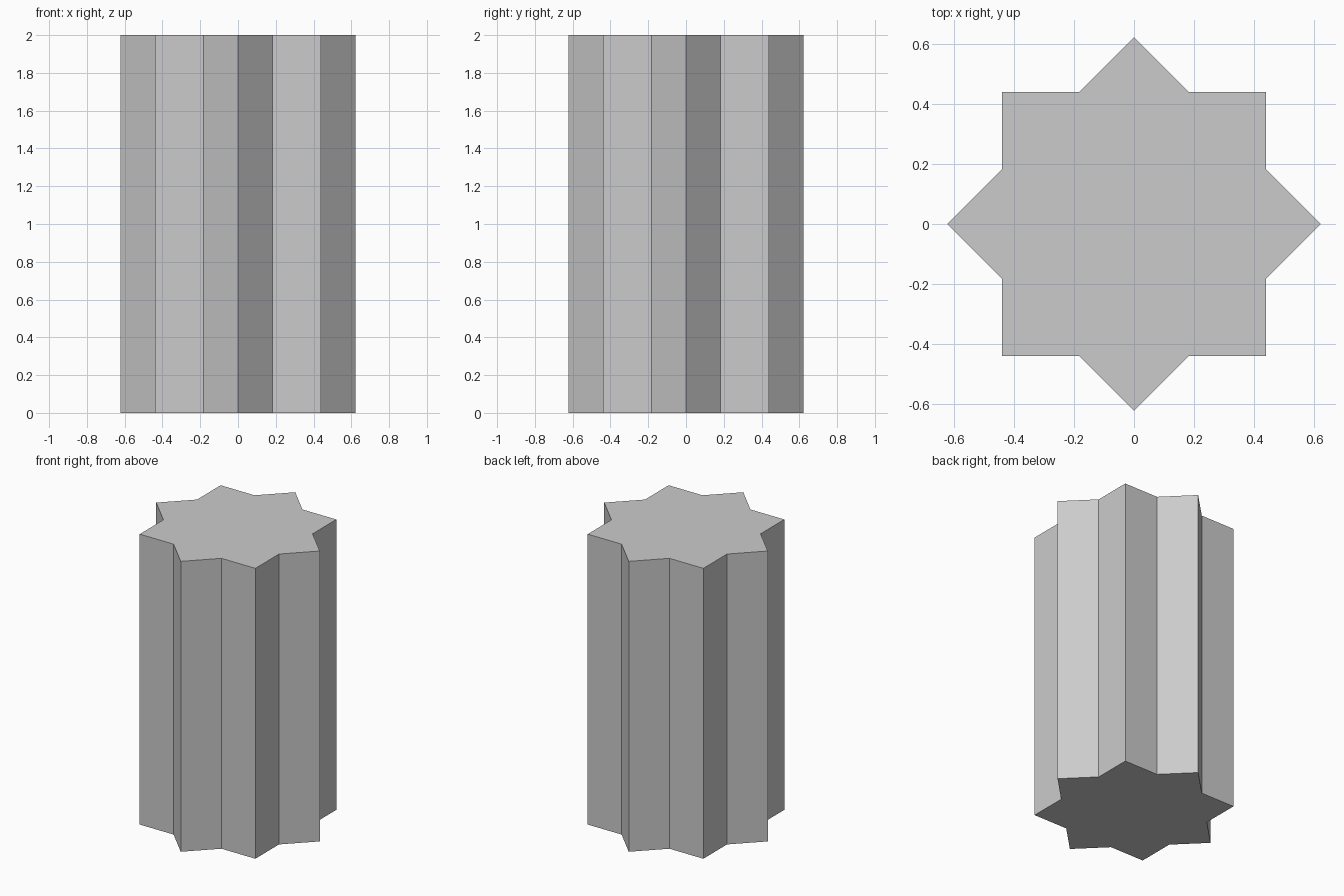
import bpy, bmesh
from math import pi, sin, cos

if "Cube" in bpy.data.objects:
    bpy.data.objects.remove(bpy.data.objects["Cube"])

HEIGHT = 2.0
TIP = 0.623                                   # radius of the star points
NOTCH = TIP * cos(pi / 4) / cos(pi / 8)       # where two crossed squares meet
POINTS = 8

# Eight-pointed star outline, extruded into a column
bm = bmesh.new()
outline = []
for i in range(POINTS * 2):
    r = NOTCH if i % 2 else TIP
    a = i * pi / POINTS
    outline.append(bm.verts.new((r * cos(a), r * sin(a), 0)))
base = bm.faces.new(outline)

# Keep the base face and raise a copy for the top
result = bmesh.ops.extrude_face_region(bm, geom=[base], use_keep_orig=True)
top = [v for v in result["geom"] if isinstance(v, bmesh.types.BMVert)]
bmesh.ops.translate(bm, verts=top, vec=(0, 0, HEIGHT))
bmesh.ops.recalc_face_normals(bm, faces=bm.faces)

mesh = bpy.data.meshes.new("star_column")
bm.to_mesh(mesh)
bm.free()
column = bpy.data.objects.new("star_column", mesh)
bpy.context.collection.objects.link(column)
